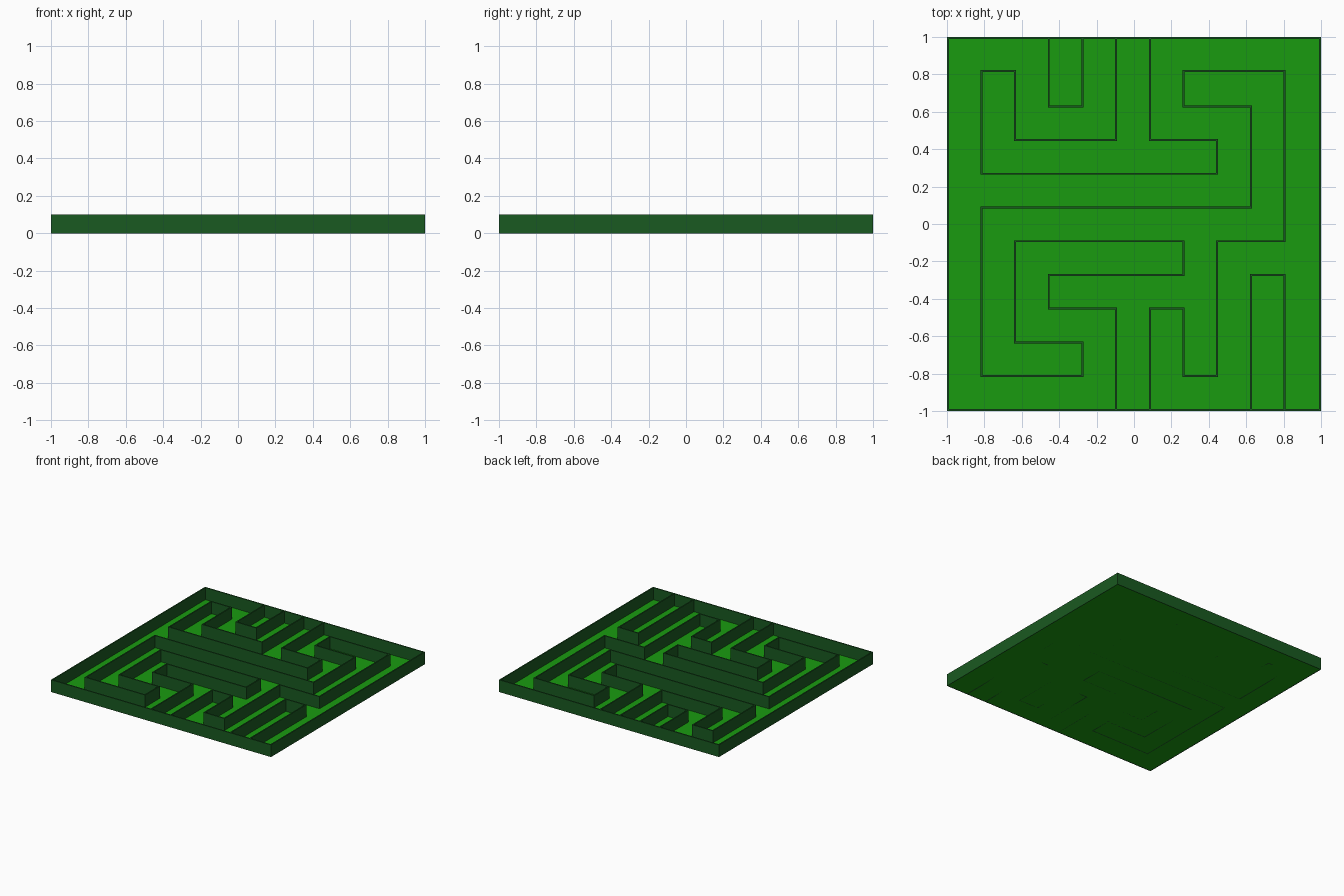
import bpy, bmesh

if "Cube" in bpy.data.objects:
    bpy.data.objects.remove(bpy.data.objects["Cube"])

H, T = 0.10, 0.01   # wall height and thickness

# Wall lines of the 11 x 11 cell grid
XS = [-0.995, -0.816, -0.636, -0.456, -0.276, -0.096, 0.085, 0.264, 0.444, 0.625, 0.804, 0.995]
YS = [-0.995, -0.813, -0.633, -0.452, -0.272, -0.092, 0.088, 0.269, 0.449, 0.629, 0.818, 0.995]


def material(name, color):
    m = bpy.data.materials.new(name)
    m.diffuse_color = color
    m.use_nodes = True
    m.node_tree.nodes["Principled BSDF"].inputs["Base Color"].default_value = m.diffuse_color
    return m


def make_object(name, bm, mat):
    mesh = bpy.data.meshes.new(name)
    bm.to_mesh(mesh)
    bm.free()
    mesh.materials.append(mat)
    ob = bpy.data.objects.new(name, mesh)
    bpy.context.collection.objects.link(ob)
    return ob


def add_box(bm, x0, x1, y0, y1, z0, z1):
    verts = bmesh.ops.create_cube(bm, size=1)["verts"]
    bmesh.ops.scale(bm, vec=(x1 - x0, y1 - y0, z1 - z0), verts=verts)
    bmesh.ops.translate(bm, vec=((x0 + x1) / 2, (y0 + y1) / 2, (z0 + z1) / 2), verts=verts)


def make_walls(name, path, mat):
    """Thin upright walls following a path of grid points."""
    bm = bmesh.new()
    for (a, b), (c, d) in zip(path, path[1:]):
        x0, x1 = sorted((XS[a], XS[c]))
        y0, y1 = sorted((YS[b], YS[d]))
        add_box(bm, x0 - T / 2, x1 + T / 2, y0 - T / 2, y1 + T / 2, 0, H)
    return make_object(name, bm, mat)


wall_green = material("wall_green", (0.010, 0.100, 0.015, 1))
floor_green = material("floor_green", (0.010, 0.330, 0.005, 1))

# Floor
bm = bmesh.new()
add_box(bm, -0.995, 0.995, -0.995, 0.995, 0, 0.001)
make_object("floor", bm, floor_green)

# Outer border
make_walls("border_wall", [(0, 0), (11, 0), (11, 11), (0, 11), (0, 0)], wall_green)

# Inner maze walls
make_walls("short_back_wall", [(3, 11), (3, 9), (4, 9), (4, 11)], wall_green)
make_walls("long_back_wall", [(5, 11), (5, 8), (2, 8), (2, 10), (1, 10), (1, 7),
                              (8, 7), (8, 8), (6, 8), (6, 11)], wall_green)
make_walls("winding_front_wall", [(5, 0), (5, 3), (3, 3), (3, 4), (7, 4), (7, 5), (2, 5), (2, 2),
                                  (4, 2), (4, 1), (1, 1), (1, 6), (9, 6), (9, 9), (7, 9), (7, 10),
                                  (10, 10), (10, 5), (8, 5), (8, 1), (7, 1), (7, 3), (6, 3), (6, 0)],
           wall_green)
make_walls("short_front_wall", [(9, 0), (9, 4), (10, 4), (10, 0)], wall_green)
